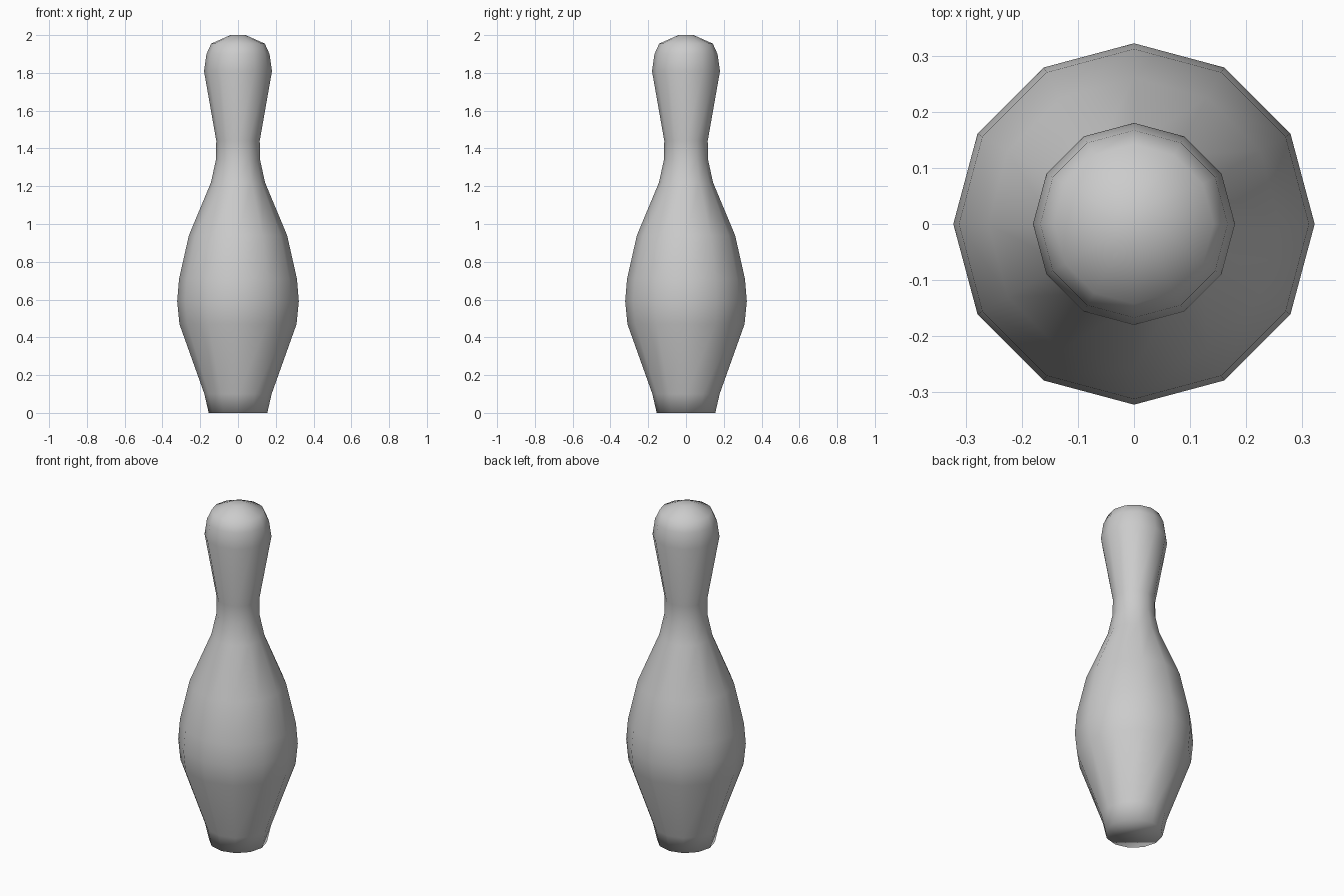
import bpy
import bmesh
from math import cos, sin, tau

cube = bpy.data.objects.get("Cube")
if cube:
    bpy.data.objects.remove(cube, do_unlink=True)

SIDES = 12

# Radius and height of each ring, from the foot to the crown
PROFILE = [
    (0.155, 0.0), (0.178, 0.1), (0.31, 0.47), (0.322, 0.59), (0.312, 0.71),
    (0.26, 0.94), (0.143, 1.22), (0.117, 1.34), (0.115, 1.44),
    (0.18, 1.81), (0.167, 1.9), (0.142, 1.955), (0.04, 2.0),
]

# One plain grey for the whole pin
grey = bpy.data.materials.new("plain grey")
grey.use_nodes = True
colour = (0.6, 0.6, 0.6, 1)
grey.diffuse_color = colour
grey.node_tree.nodes["Principled BSDF"].inputs["Base Color"].default_value = colour

# Turned body: stacked rings joined by quads and closed by flat caps
bm = bmesh.new()
rings = [
    [bm.verts.new((r * cos(tau * i / SIDES), r * sin(tau * i / SIDES), z))
     for i in range(SIDES)]
    for r, z in PROFILE
]
for low, high in zip(rings, rings[1:]):
    for i in range(SIDES):
        j = (i + 1) % SIDES
        bm.faces.new((low[i], low[j], high[j], high[i]))
bm.faces.new(reversed(rings[0]))
bm.faces.new(rings[-1])
for face in bm.faces:
    face.smooth = True

mesh = bpy.data.meshes.new("bowling_pin")
bm.to_mesh(mesh)
bm.free()
mesh.materials.append(grey)
pin = bpy.data.objects.new("bowling_pin", mesh)
bpy.context.collection.objects.link(pin)
